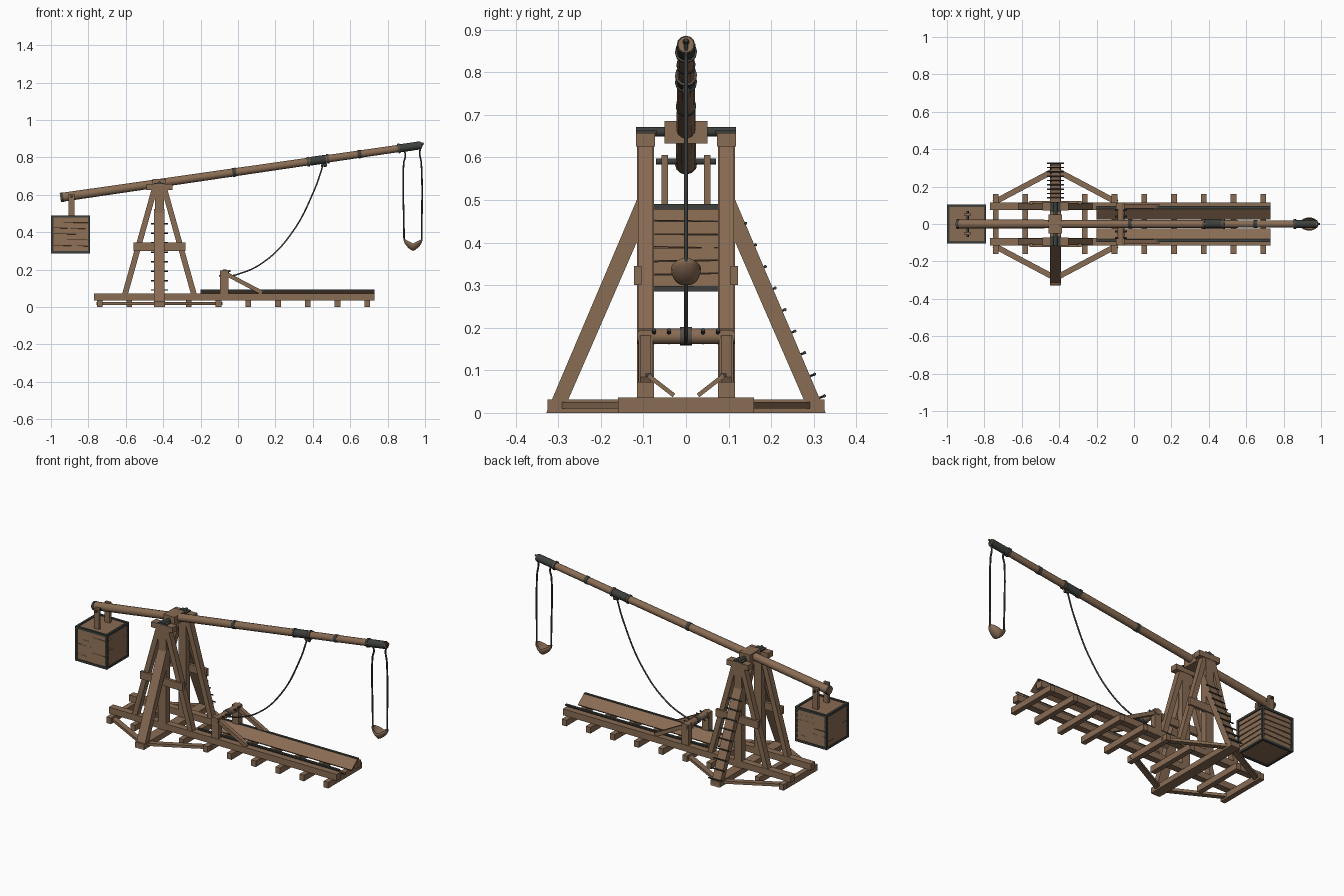
import bpy, bmesh, math, random
from mathutils import Vector, Matrix

random.seed(4)
cube = bpy.data.objects.get("Cube")
if cube:
    bpy.data.objects.remove(cube, do_unlink=True)


def material(name, rgb):
    m = bpy.data.materials.new(name)
    m.use_nodes = True
    m.diffuse_color = (*rgb, 1)
    m.node_tree.nodes["Principled BSDF"].inputs["Base Color"].default_value = (*rgb, 1)
    return m


WOOD = material("oak wood", (0.25, 0.15, 0.088))
IRON = material("dark iron", (0.045, 0.05, 0.044))
ROPE = material("old rope", (0.085, 0.075, 0.06))
X, Y, Z = Vector((1, 0, 0)), Vector((0, 1, 0)), Vector((0, 0, 1))


def finish(name, bm, mat):
    bmesh.ops.recalc_face_normals(bm, faces=bm.faces)
    me = bpy.data.meshes.new(name)
    bm.to_mesh(me)
    bm.free()
    me.materials.append(mat)
    ob = bpy.data.objects.new(name, me)
    bpy.context.collection.objects.link(ob)
    return ob


def smooth(ob):
    bpy.ops.object.select_all(action='DESELECT')
    bpy.context.view_layer.objects.active = ob
    ob.select_set(True)
    bpy.ops.object.shade_smooth_by_angle(angle=math.radians(50))


def frame(p, q, side):
    """Matrix whose z axis runs from p to q and whose x axis is near side."""
    p, q = Vector(p), Vector(q)
    d = (q - p).normalized()
    v = d.cross(side).normalized()
    u = v.cross(d)
    m = Matrix((u, v, d)).transposed().to_4x4()
    m.translation = (p + q) / 2
    return m, (q - p).length


def beam(name, p, q, w, h, mat=WOOD, side=Y):
    m, length = frame(p, q, side)
    bm = bmesh.new()
    bmesh.ops.create_cube(bm, size=1, matrix=m @ Matrix.Diagonal((w, h, length, 1)))
    return finish(name, bm, mat)


def box(name, xs, ys, zs, mat=WOOD):
    ym, zm = sum(ys) / 2, sum(zs) / 2
    return beam(name, (xs[0], ym, zm), (xs[1], ym, zm), abs(ys[1] - ys[0]), zs[1] - zs[0], mat)


def rod(name, p, q, r1, r2=None, mat=WOOD, sides=12):
    m, length = frame(p, q, Vector((0.3, 0.8, 0.1)))
    bm = bmesh.new()
    bmesh.ops.create_cone(bm, cap_ends=True, segments=sides, radius1=r1,
                          radius2=r1 if r2 is None else r2, depth=length, matrix=m)
    ob = finish(name, bm, mat)
    smooth(ob)
    return ob


def rope(name, pts, r, mat=ROPE):
    cu = bpy.data.curves.new(name, 'CURVE')
    cu.dimensions = '3D'
    cu.bevel_depth, cu.bevel_resolution, cu.resolution_u = r, 1, 6
    sp = cu.splines.new('BEZIER')
    sp.bezier_points.add(len(pts) - 1)
    for b, p in zip(sp.bezier_points, pts):
        b.co = p
        b.handle_left_type = b.handle_right_type = 'AUTO'
    cu.use_fill_caps = True
    cu.materials.append(mat)
    ob = bpy.data.objects.new(name, cu)
    bpy.context.collection.objects.link(ob)
    bpy.ops.object.select_all(action='DESELECT')
    bpy.context.view_layer.objects.active = ob
    ob.select_set(True)
    bpy.ops.object.convert(target='MESH')


def arm_at(x, up=0.0):
    return Vector((x, 0, 0.585 + (x + 0.95) * 0.145 + up))


TX = -0.42  # tower centre

# Ground ties and the wide cross beam
for i in range(10):
    x = -0.74 + i * 0.159
    if i != 2:
        box("ground_tie", (x - 0.015, x + 0.015), (-0.16, 0.16), (0, 0.036))
box("tower_cross_beam", (TX - 0.03, TX + 0.03), (-0.325, 0.325), (0, 0.032))

for s in (-1, 1):
    y = s * 0.095
    # Base rail and outrigger struts
    box("base_rail", (-0.77, 0.73), (s * 0.075, s * 0.115), (0.035, 0.073))
    for e in (-1, 1):
        beam("outrigger_strut", (TX + e * 0.33, s * 0.115, 0.018), (TX, s * 0.29, 0.018), 0.016, 0.03, WOOD, Z)
    # Tower side
    box("tower_post", (TX - 0.025, TX + 0.025), (s * 0.075, s * 0.115), (0.03, 0.655))
    for e in (-1, 1):
        beam("tower_leg", (TX + e * 0.185, y, 0.065), (TX + e * 0.025, y, 0.635), 0.036, 0.03)
    box("tower_cross_bar", (TX - 0.14, TX + 0.14), (s * 0.104, s * 0.122), (0.3, 0.345))
    box("tower_cap", (TX - 0.07, TX + 0.07), (s * 0.073, s * 0.117), (0.625, 0.657))
    box("bearing_plate", (TX - 0.028, TX + 0.028), (s * 0.068, s * 0.117), (0.655, 0.663), IRON)
    # Sloping side brace
    bm = bmesh.new()
    profile = [(0.328, 0), (0.29, 0), (0.105, 0.425), (0.105, 0.525)]
    f = bm.faces.new([bm.verts.new((TX - 0.028, s * a, b)) for a, b in profile])
    ext = bmesh.ops.extrude_face_region(bm, geom=[f])
    bmesh.ops.translate(bm, vec=(0.056, 0, 0),
                        verts=[v for v in ext["geom"] if isinstance(v, bmesh.types.BMVert)])
    finish("side_brace", bm, WOOD)
    # Winch stand
    box("winch_post", (-0.095, -0.05), (s * 0.078, s * 0.112), (0.07, 0.195))
    beam("winch_strut", (-0.06, y, 0.175), (0.13, y, 0.075), 0.025, 0.022)
    # Sloping trough plank
    beam("trough_plank", (-0.2, s * 0.058, 0.064), (0.73, s * 0.058, 0.064), 0.075, 0.01,
         WOOD, Vector((0, s * 0.8, 0.62)))
    beam("trough_edge", (-0.2, s * 0.088, 0.088), (0.73, s * 0.088, 0.088), 0.014, 0.008, IRON)
    # Counterweight hanger
    box("weight_hanger", (-0.907, -0.875), (s * 0.042, s * 0.058), (0.48, 0.605))

# Ladder rungs on the rear brace
for i in range(9):
    t = i / 8
    y, z = 0.325 - 0.185 * t, 0.04 + 0.405 * t
    rod("ladder_rung", (TX - 0.045, y, z), (TX + 0.045, y, z), 0.004, mat=IRON, sides=6)
    for e in (-1, 1):
        rod("rung_bracket", (TX + e * 0.024, y, z), (TX + e * 0.024, y - 0.03, z - 0.012), 0.003, mat=IRON, sides=6)

# Axle, hub and throwing arm
rod("axle", (TX, -0.117, 0.66), (TX, 0.117, 0.66), 0.011, mat=IRON)
box("arm_hub", (TX - 0.036, TX + 0.036), (-0.05, 0.05), (0.632, 0.685))
rod("throwing_arm", arm_at(-0.95), arm_at(0.98), 0.024, 0.019)
for a, b in ((-0.945, -0.935), (-0.03, -0.01), (0.385, 0.47), (0.64, 0.66), (0.865, 0.975)):
    r = 0.0265 - 0.0026 * (a + 0.95)
    rod("arm_band", arm_at(a), arm_at(b), r, mat=IRON)
for x in (0.375, 0.48, 0.86):
    rod("arm_lashing", arm_at(x - 0.006), arm_at(x + 0.006), 0.026, mat=ROPE)
rod("tip_hook", arm_at(0.965, 0.005), arm_at(0.993, 0.008), 0.011, 0.005, IRON, 8)

# Counterweight box
C = Vector((-0.895, 0, 0.3875))
box("weight_core", (-0.987, -0.803), (-0.093, 0.093), (0.291, 0.484))
for k in range(4):
    rot = Matrix.Rotation(k * math.pi / 2, 3, 'Z')
    for i in range(6):
        z = -0.0775 + i * 0.031
        tilt = random.uniform(-0.003, 0.003)
        p, q = rot @ Vector((-0.094, -0.094, z - tilt)), rot @ Vector((0.094, -0.094, z + tilt))
        beam("weight_slat", C + p, C + q, 0.029, 0.012, WOOD, Z + 0.12 * (rot @ Y))
    a, b = rot @ Vector((-0.105, -0.0985, 0)), rot @ Vector((0.105, -0.0985, 0))
    for z in (-0.096, 0.096):
        beam("weight_rim", C + a + Z * z, C + b + Z * z, 0.013, 0.013, IRON, Z)
    corner = C + rot @ Vector((-0.0985, -0.0985, 0))
    beam("weight_corner", corner - Z * 0.1, corner + Z * 0.1, 0.013, 0.013, IRON)
rod("weight_pin", (-0.89, -0.07, 0.59), (-0.89, 0.07, 0.59), 0.007, mat=IRON)

# Winch drum with pegs
rod("winch_drum", (-0.07, -0.115, 0.18), (-0.07, 0.115, 0.18), 0.019)
for y in (-0.075, -0.04, 0.04, 0.075):
    rod("winch_peg", (-0.1, y, 0.165), (-0.04, y, 0.195), 0.005, mat=IRON, sides=6)
rod("winch_rope_coil", (-0.07, -0.014, 0.18), (-0.07, 0.014, 0.18), 0.022, mat=ROPE)

# Hauling rope
haul = [(-0.06, 0.162), (0, 0.175), (0.13, 0.235), (0.28, 0.385), (0.41, 0.63), (0.46, 0.775)]
rope("hauling_rope", [(x, 0, z) for x, z in haul], 0.0045)
rod("rope_eye", (0.445, 0, 0.762), (0.475, 0, 0.757), 0.01, mat=IRON, sides=8)

# Sling ropes
rope("sling_rope_inner", [(0.885, 0, 0.85), (0.895, 0, 0.81), (0.886, 0, 0.77), (0.888, 0, 0.355)], 0.005, IRON)
rope("sling_rope_outer", [(0.985, 0, 0.868), (0.972, 0, 0.83), (0.98, 0, 0.77), (0.983, 0, 0.355)], 0.005, IRON)

# Sling pouch: a thin bowl
bm = bmesh.new()
bmesh.ops.create_uvsphere(bm, u_segments=20, v_segments=12, radius=1)
bmesh.ops.delete(bm, geom=[v for v in bm.verts if v.co.z > 0.01], context='VERTS')
for v in bm.verts:
    lift = 0.02 * (abs(v.co.x) - abs(v.co.y) * 0.3)
    v.co = Vector((v.co.x * 0.051, v.co.y * 0.035, v.co.z * 0.045 + lift)) + Vector((0.936, 0, 0.345))
pouch = finish("sling_pouch", bm, WOOD)
mod = pouch.modifiers.new("thickness", 'SOLIDIFY')
mod.thickness = 0.005
smooth(pouch)
